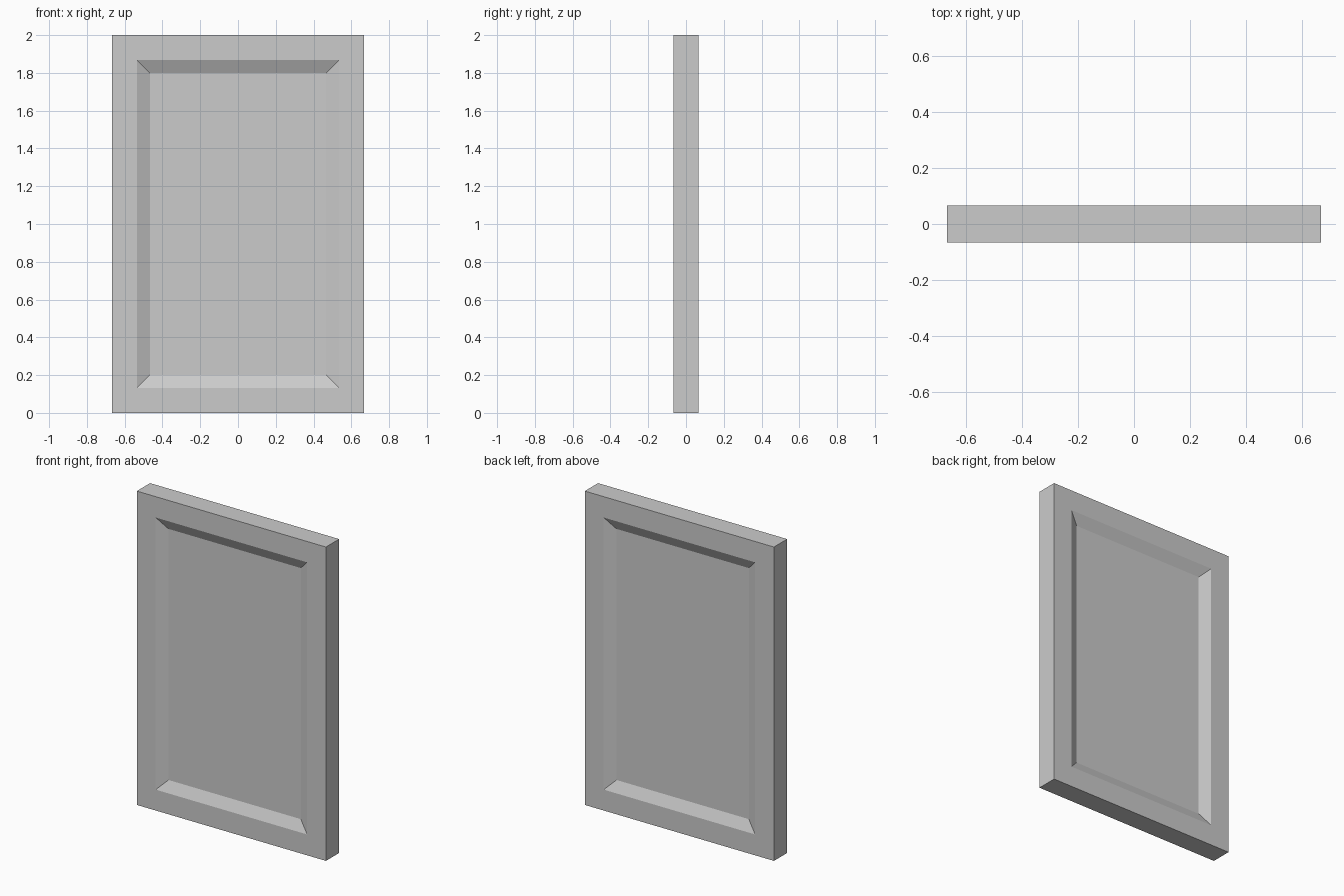
import bpy, bmesh
from mathutils import Matrix

if "Cube" in bpy.data.objects:
    bpy.data.objects.remove(bpy.data.objects["Cube"])

W, D, H = 1.333, 0.133, 2.0      # overall panel size
FRAME, SLOPE, DEPTH = 0.133, 0.067, 0.033

# Solid slab standing on the ground
bm = bmesh.new()
bmesh.ops.create_cube(bm, size=1.0)
bmesh.ops.transform(bm, verts=bm.verts,
                    matrix=Matrix.Translation((0, 0, H / 2)) @ Matrix.Diagonal((W, D, H, 1)))
bm.normal_update()

# Flat border, then sloped recess, on both front and back
for face in [f for f in bm.faces if abs(f.normal.y) > 0.9]:
    bmesh.ops.inset_individual(bm, faces=[face], thickness=FRAME, use_even_offset=True)
    inward = -face.normal.copy()
    bmesh.ops.inset_individual(bm, faces=[face], thickness=SLOPE, use_even_offset=True)
    bmesh.ops.translate(bm, verts=face.verts, vec=inward * DEPTH)

bmesh.ops.recalc_face_normals(bm, faces=bm.faces)
mesh = bpy.data.meshes.new("door_panel")
bm.to_mesh(mesh)
bm.free()
bpy.context.collection.objects.link(bpy.data.objects.new("door_panel", mesh))
